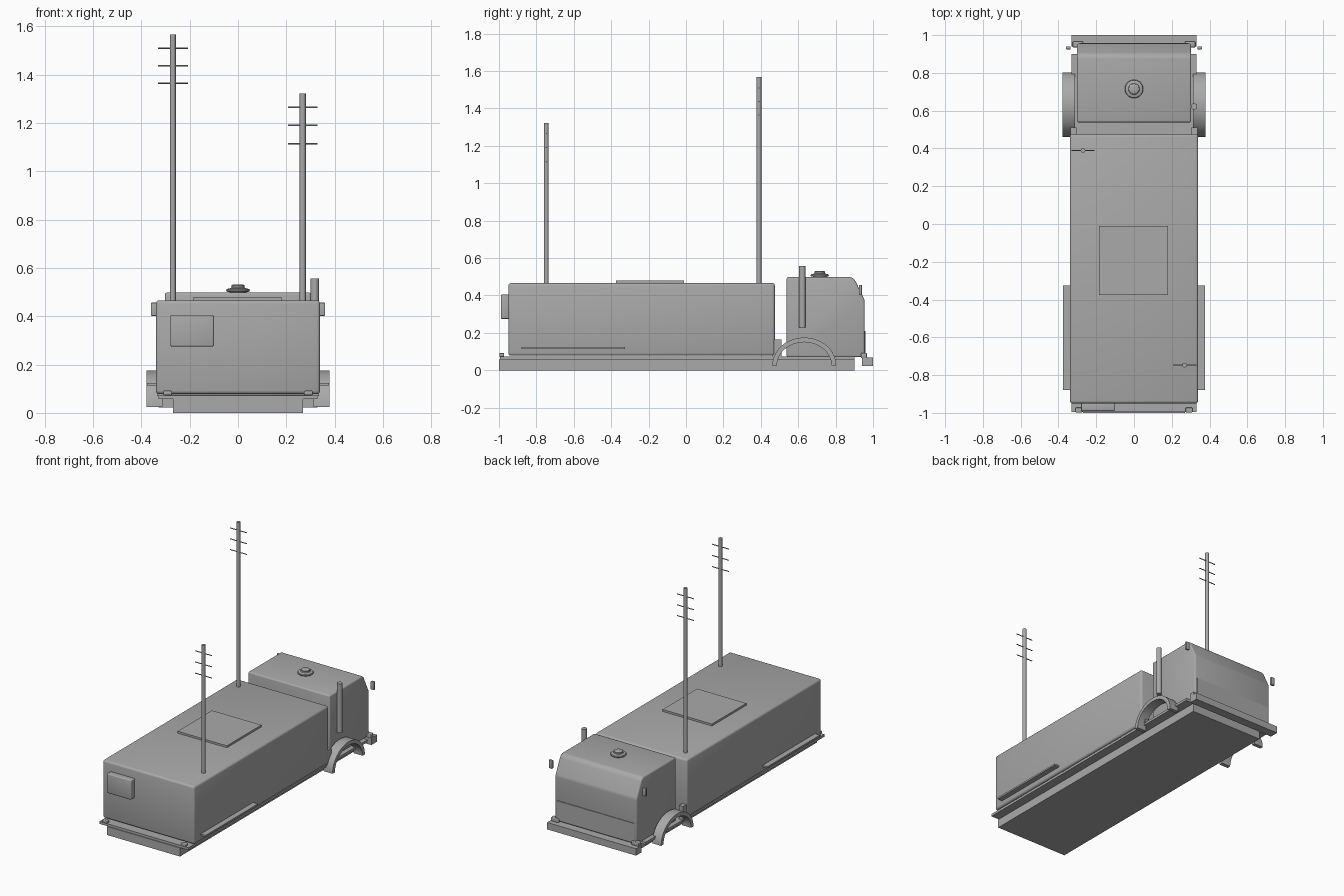
import bpy, bmesh, math
from mathutils import Vector

if "Cube" in bpy.data.objects:
    bpy.data.objects.remove(bpy.data.objects["Cube"])

grey = bpy.data.materials.new("plain grey")
grey.diffuse_color = (0.4, 0.4, 0.4, 1)
grey.use_nodes = True
grey.node_tree.nodes["Principled BSDF"].inputs["Base Color"].default_value = grey.diffuse_color


def finish(name, bm, bevel=0.0, segs=3):
    """Turn a bmesh into a named, coloured, smooth-by-angle object."""
    bmesh.ops.recalc_face_normals(bm, faces=bm.faces)
    if bevel:
        edges = [e for e in bm.edges if e.calc_face_angle(0) > 0.2]
        bmesh.ops.bevel(bm, geom=edges, offset=bevel, segments=segs,
                        profile=0.5, affect='EDGES')
    me = bpy.data.meshes.new(name)
    bm.to_mesh(me)
    bm.free()
    me.materials.append(grey)
    ob = bpy.data.objects.new(name, me)
    bpy.context.collection.objects.link(ob)
    bpy.ops.object.select_all(action='DESELECT')
    ob.select_set(True)
    bpy.context.view_layer.objects.active = ob
    bpy.ops.object.shade_smooth_by_angle(angle=math.radians(32))
    return ob


def box(name, x, y, z, bevel=0.0):
    """Box from (min, max) ranges on each axis."""
    bm = bmesh.new()
    bmesh.ops.create_cube(bm, size=1)
    for v in bm.verts:
        v.co = Vector([(r[0] + r[1]) / 2 + c * (r[1] - r[0])
                       for c, r in zip(v.co, (x, y, z))])
    return finish(name, bm, bevel)


def prism(name, profile, x0, x1, bevel=0.0):
    """Side profile of (y, z) points extruded along x."""
    bm = bmesh.new()
    a = [bm.verts.new((x0, y, z)) for y, z in profile]
    b = [bm.verts.new((x1, y, z)) for y, z in profile]
    bm.faces.new(a)
    bm.faces.new(b[::-1])
    n = len(a)
    for i in range(n):
        j = (i + 1) % n
        bm.faces.new((a[i], b[i], b[j], a[j]))
    return finish(name, bm, bevel)


def lathe(name, profile, x, y, sides=24):
    """Closed solid from (radius, z) points turned about a vertical axis."""
    bm = bmesh.new()
    rings = [[bm.verts.new((x + r * math.cos(2 * math.pi * k / sides),
                            y + r * math.sin(2 * math.pi * k / sides), z))
              for k in range(sides)] for r, z in profile]
    for lo, hi in zip(rings, rings[1:]):
        for k in range(sides):
            m = (k + 1) % sides
            bm.faces.new((lo[k], lo[m], hi[m], hi[k]))
    bm.faces.new(rings[0])
    bm.faces.new(rings[-1])
    return finish(name, bm)


def crossbar(name, x0, x1, y, z, r=0.003):
    prism(name, [(y + r * math.cos(a * math.pi / 4), z + r * math.sin(a * math.pi / 4))
                 for a in range(8)], x0, x1)


# Chassis slab, deck plate and front bumper
box("chassis", (-0.27, 0.27), (-1.0, 0.90), (0.0, 0.057))
box("deck_plate", (-0.33, 0.33), (-0.995, 0.90), (0.057, 0.073))
box("front_bumper", (-0.33, 0.33), (0.94, 1.0), (0.022, 0.068))

# Shelter body with roof hatch and rear air unit
box("shelter_body", (-0.34, 0.34), (-0.95, 0.475), (0.078, 0.466), 0.014)
box("roof_hatch", (-0.185, 0.18), (-0.375, -0.01), (0.46, 0.479))
box("rear_air_unit", (-0.28, -0.10), (-0.99, -0.945), (0.275, 0.405), 0.006)

# Cab: side profile with sloped windscreen, plus lower front panel
prism("cab", [(0.538, 0.07), (0.538, 0.498), (0.885, 0.498), (0.904, 0.482),
              (0.955, 0.375), (0.955, 0.07)], -0.303, 0.303, 0.01)
box("front_panel", (-0.285, 0.285), (0.945, 0.959), (0.085, 0.21))

# Roof vent
lathe("roof_vent", [(0.036, 0.49), (0.036, 0.5), (0.047, 0.502), (0.049, 0.508),
                    (0.046, 0.513), (0.030, 0.517), (0.027, 0.521), (0.027, 0.528),
                    (0.022, 0.531), (0.01, 0.532)], 0, 0.715, 32)

# Exhaust stack
lathe("exhaust_stack", [(0.017, 0.228), (0.017, 0.557)], 0.318, 0.622)

# Paired parts on the left and right sides
for side, s in (("left", -1), ("right", 1)):
    def span(a, b):
        return tuple(sorted((a * s, b * s)))
    # fender: half ring
    steps = 28
    arc = [(0.632 + ry * math.cos(math.pi * i / steps),
            0.025 + rz * math.sin(math.pi * i / steps))
           for ry, rz, order in ((0.171, 0.150, 1), (0.146, 0.125, -1))
           for i in list(range(steps + 1))[::order]]
    prism(side + "_fender", arc, *span(0.312, 0.378))
    box(side + "_side_rail", span(0.335, 0.376), (-0.88, -0.325), (0.113, 0.124))
    box(side + "_step_box", span(0.305, 0.335), (0.46, 0.51), (0.07, 0.165))
    box(side + "_tail_light", span(0.273, 0.31), (-0.998, -0.972), (0.073, 0.092), 0.005)
    box(side + "_headlight", span(0.27, 0.325), (0.935, 0.967), (0.066, 0.093), 0.005)
    box(side + "_mirror", span(0.335, 0.36), (0.925, 0.94), (0.402, 0.456), 0.002)

# Antenna masts with three crossbars each
for label, x, y, top, bars in (("tall", -0.27, 0.39, 1.567, (1.365, 1.437, 1.51)),
                               ("short", 0.268, -0.747, 1.322, (1.115, 1.19, 1.265))):
    lathe(label + "_mast", [(0.0125, 0.45), (0.0125, top)], x, y, 16)
    for i, z in enumerate(bars):
        crossbar(f"{label}_mast_crossbar_{i + 1}", x - 0.062, x + 0.062, y, z)
